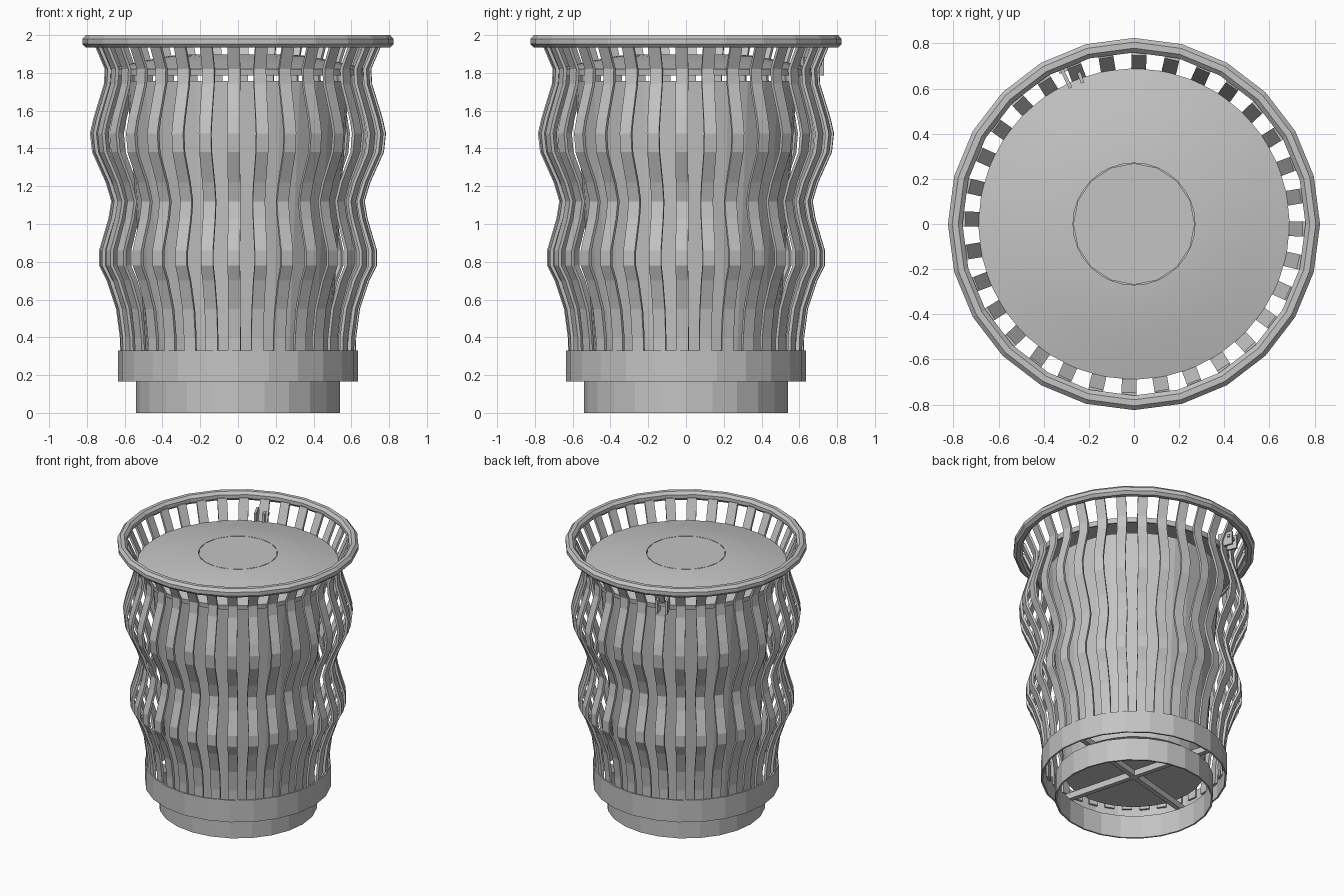
import bpy, bmesh, math
from mathutils import Matrix, Vector

old = bpy.data.objects.get("Cube")
if old:
    bpy.data.objects.remove(old, do_unlink=True)

GREY = (0.55, 0.55, 0.55, 1)
metal = bpy.data.materials.new("grey metal")
metal.use_nodes = True
metal.diffuse_color = GREY
metal.node_tree.nodes["Principled BSDF"].inputs["Base Color"].default_value = GREY


def finish(name, bm):
    bmesh.ops.recalc_face_normals(bm, faces=bm.faces)
    mesh = bpy.data.meshes.new(name)
    bm.to_mesh(mesh)
    bm.free()
    mesh.materials.append(metal)
    obj = bpy.data.objects.new(name, mesh)
    bpy.context.collection.objects.link(obj)
    return obj


def lathe(name, profile, sides, closed=False):
    """Turn a (radius, height) profile around the z axis."""
    bm = bmesh.new()
    rings = []
    for r, z in profile:
        if r == 0:
            rings.append([bm.verts.new((0, 0, z))] * sides)
        else:
            rings.append([bm.verts.new((r * math.cos(math.tau * i / sides),
                                        r * math.sin(math.tau * i / sides), z))
                          for i in range(sides)])
    pairs = list(zip(rings, rings[1:]))
    if closed:
        pairs.append((rings[-1], rings[0]))
    for a, b in pairs:
        for i in range(sides):
            j = (i + 1) % sides
            bm.faces.new(list(dict.fromkeys((a[i], a[j], b[j], b[i]))))
    return finish(name, bm)


def band(name, radius, low, high, thick, sides):
    """A thin open hoop."""
    inner = radius - thick
    return lathe(name, [(radius, low), (radius, high), (inner, high), (inner, low)],
                 sides, closed=True)


def box(name, size, matrix):
    bm = bmesh.new()
    bmesh.ops.create_cube(bm, size=1)
    bmesh.ops.scale(bm, vec=size, verts=bm.verts)
    bmesh.ops.transform(bm, matrix=matrix, verts=bm.verts)
    return finish(name, bm)


def smooth(obj, degrees):
    bpy.ops.object.select_all(action='DESELECT')
    obj.select_set(True)
    bpy.context.view_layer.objects.active = obj
    bpy.ops.object.shade_smooth_by_angle(angle=math.radians(degrees))


# Base hoops
band("base_ring", 0.54, 0, 0.17, 0.012, 24)
band("lower_band", 0.635, 0.165, 0.33, 0.012, 24)

# Crossed support bars under the inner bin
for name, angle in (("support_bar_across", 15), ("support_bar_along", 105)):
    box(name, (1.25, 0.035, 0.045),
        Matrix.Rotation(math.radians(angle), 4, 'Z') @ Matrix.Translation((0, 0, 0.192)))

# Rolled top rim
rim = [(0.792 + 0.035 * math.cos(math.tau * (k + 0.5) / 8),
        1.967 + 0.0357 * math.sin(math.tau * (k + 0.5) / 8)) for k in range(8)]
lathe("top_rim", rim, 24, closed=True)

# Wavy vertical slats
WAVE = [(0.622, 0.27), (0.625, 0.4), (0.645, 0.55), (0.695, 0.7), (0.735, 0.78),
        (0.735, 0.86), (0.685, 1.03), (0.67, 1.12), (0.7, 1.22), (0.772, 1.38),
        (0.783, 1.48), (0.765, 1.56), (0.71, 1.74), (0.705, 1.82), (0.765, 1.96)]
SLATS = 32
HALF, THICK = 0.033, 0.018
bm = bmesh.new()
for s in range(SLATS):
    spin = Matrix.Rotation(math.tau * s / SLATS - 0.03, 4, 'Z')
    rows = []
    for r, z in WAVE:
        rows.append([bm.verts.new(spin @ Vector(p)) for p in
                     ((r, -HALF, z), (r, HALF, z),
                      (r - THICK, HALF, z), (r - THICK, -HALF, z))])
    for a, b in zip(rows, rows[1:]):
        for i in range(4):
            j = (i + 1) % 4
            bm.faces.new((a[i], a[j], b[j], b[i]))
    bm.faces.new(rows[0])
    bm.faces.new(rows[-1])
finish("slats", bm)

# Tapered inner bin
lathe("inner_bin", [(0, 0.215), (0.48, 0.215), (0.588, 1.757), (0.578, 1.757),
                    (0.47, 0.225), (0, 0.225)], 32)

# Domed lid with a flat centre plate
lid = lathe("lid", [(0.685, 1.785), (0.69, 1.82), (0.52, 1.86), (0.36, 1.89),
                    (0.27, 1.897), (0.27, 1.882), (0.36, 1.875), (0.675, 1.805),
                    (0.675, 1.785)], 32, closed=True)
smooth(lid, 25)
lathe("lid_centre_plate", [(0, 1.897), (0.269, 1.897), (0.269, 1.887), (0, 1.887)], 16)

# Hinge clips at the back
for k, angle in enumerate((110, 115)):
    turn = Matrix.Rotation(math.radians(angle), 4, 'Z')
    box(f"hinge_clip_{k + 1}", (0.11, 0.016, 0.1),
        turn @ Matrix.Translation((0.72, 0, 1.835)))
box("hinge_pin", (0.02, 0.1, 0.02),
    Matrix.Rotation(math.radians(112.5), 4, 'Z') @ Matrix.Translation((0.75, 0, 1.85)))
